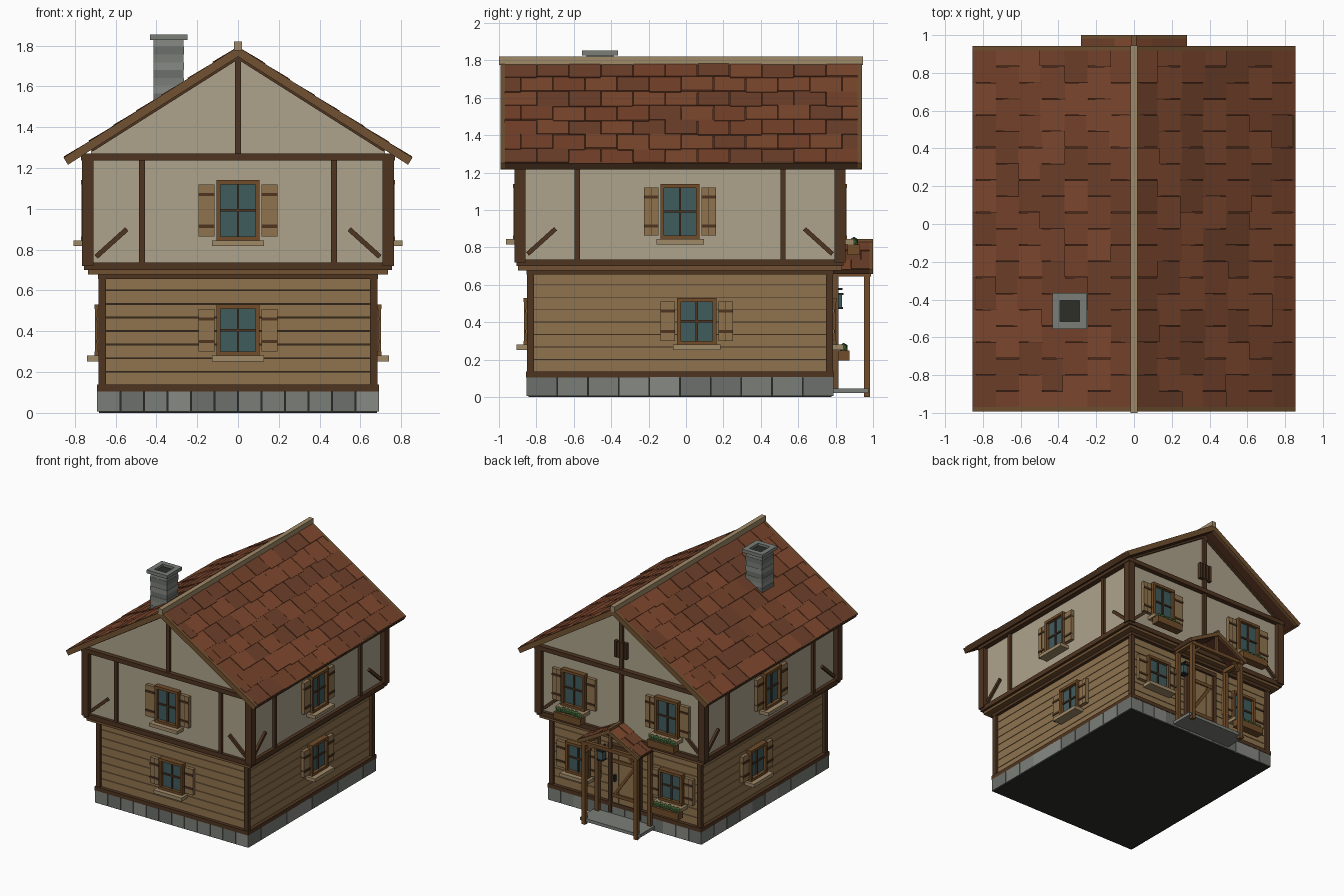
import bpy, bmesh, math, random
from mathutils import Matrix, Vector

if "Cube" in bpy.data.objects:
    bpy.data.objects.remove(bpy.data.objects["Cube"])

random.seed(4)
COL = dict(timber=(80, 56, 38), plaster=(172, 162, 138), plank=(142, 115, 80), gap=(62, 48, 36),
           frame=(112, 78, 46), shutter=(142, 115, 80), trim=(158, 136, 104), barge=(112, 82, 52),
           stone1=(122, 125, 119), stone2=(108, 111, 106), stone3=(134, 136, 130), dark=(50, 50, 45),
           tile1=(126, 74, 50), tile2=(118, 69, 47), tile3=(110, 66, 46), under=(82, 50, 36),
           glass=(66, 92, 94), leaf=(72, 108, 62), iron=(42, 44, 46))
MATS = {}
for k, c in COL.items():
    m = bpy.data.materials.new(k)
    m.diffuse_color = [(v / 255) ** 2.2 for v in c] + [1]
    m.use_nodes = True
    m.node_tree.nodes["Principled BSDF"].inputs["Base Color"].default_value = m.diffuse_color
    MATS[k] = m
PARTS = {}          # part name -> (bmesh, list of materials)
I = Matrix()
T = Matrix.Translation


def slot(name, mat):
    bm, used = PARTS.setdefault(name, (bmesh.new(), []))
    if mat not in used:
        used.append(mat)
    return bm, used.index(mat)


def paint(verts, idx):
    for f in {f for v in verts for f in v.link_faces}:
        f.material_index = idx


def box(name, mat, x, y, z, M=I):
    """Box from (lo, hi) ranges on each axis."""
    bm, idx = slot(name, mat)
    lo, hi = zip(x, y, z)
    size = [b - a for a, b in zip(lo, hi)]
    mid = (Vector(lo) + Vector(hi)) / 2
    r = bmesh.ops.create_cube(bm, size=1, matrix=M @ T(mid) @ Matrix.Diagonal((*size, 1)))
    paint(r['verts'], idx)


def bar(name, mat, p, q, w, y, M=I):
    """Slanted board in an xz plane between p and q."""
    d = Vector((q[0] - p[0], q[1] - p[1]))
    R = Matrix.Rotation(-math.atan2(d.y, d.x), 4, 'Y')
    box(name, mat, (0, d.length), y, (-w / 2, w / 2), M @ T((p[0], 0, p[1])) @ R)


def prism(name, mat, pts, y0, y1):
    bm, idx = slot(name, mat)
    a, b = [[bm.verts.new((x, y, z)) for x, z in pts] for y in (y0, y1)]
    n = len(pts)
    bm.faces.new(a), bm.faces.new(b[::-1])
    for i in range(n):
        bm.faces.new((a[i], b[i], b[(i + 1) % n], a[(i + 1) % n]))
    paint(a + b, idx)


def wall_frame(angle, hx, hy, u=0, z=0):
    """Matrix of a wall: local x along it, -y outwards."""
    R = Matrix.Rotation(angle, 4, 'Z')
    d = hy if abs(math.cos(angle)) > .5 else hx
    return T((0, CY, 0)) @ R @ T((u, -d, z))


CY = -.032
FRONT, RIGHT, BACK, LEFT = 0, math.pi / 2, math.pi, -math.pi / 2
SIDES = dict(front=FRONT, right=RIGHT, back=BACK, left=LEFT)


def slab(name, mat, hx, hy, z0, z1):
    box(name, mat, (-hx, hx), (CY - hy, CY + hy), (z0, z1))


# Stone plinth
slab('plinth_core', 'dark', .68, .81, 0, .108)
for a in SIDES.values():
    h, n = (.69, 12) if a in (FRONT, BACK) else (.82, 10)
    M = wall_frame(a, .69, .82)
    for i in range(n):
        x0, x1 = -h + 2 * h * i / n, -h + 2 * h * (i + 1) / n
        box('plinth_stones', f'stone{random.randint(1, 3)}', (x0 + .002, x1 - .002), (0, .03), (.006, .108), M)

# Ground floor: plank cladding, posts and rails
slab('ground_wall_core', 'gap', .652, .787, .1, .67)
for i in range(8):
    z = .135 + i * .0665
    slab('wall_planks', 'plank', .66, .795, z + .002, z + .0645)
slab('ground_sill_beam', 'timber', .69, .823, .106, .138)
slab('ground_top_beam', 'timber', .685, .82, .655, .682)
slab('jetty_boards', 'barge', .735, .865, .678, .703)
slab('jetty_beam', 'timber', .755, .875, .7, .737)

# Upper floor: plaster box, top beam
slab('upper_wall', 'plaster', .727, .85, .73, 1.24)
slab('upper_top_beam', 'timber', .77, .888, 1.237, 1.272)
for sx in (-1, 1):
    for sy in (-1, 1):
        def corner(name, mat, hx, hy, w, z):
            box(name, mat, sorted((sx * hx, sx * (hx - w))), sorted((CY + sy * hy, CY + sy * (hy - w))), z)
        corner('ground_corner_posts', 'timber', .683, .817, .036, (.13, .66))
        corner('upper_corner_posts', 'timber', .765, .885, .058, (.72, 1.24))

# Wall studs and corner braces
for name, a in SIDES.items():
    M = wall_frame(a, .727, .85)
    h, studs = (.765, (-.47, .47)) if a in (FRONT, BACK) else (.885, (-.55, .55))
    for u in ((0,) if a == BACK else studs):
        box('wall_studs', 'timber', (u - .014, u + .014), (-.022, .01), (.73, 1.24), M)
    for s in (-1, 1):
        bar('corner_braces', 'timber', (s * (h - .07), .765), (s * (h - .22), .9), .024, (-.018, .01), M)


def window(name, M, h, planter=False):
    # casing, glass and glazing bars
    for s in (-1, 1):
        box(name, 'frame', sorted((s * .105, s * .085)), (-.04, .01), (0, h), M)
        # shutter with two battens
        x = sorted((s * .116, s * .193))
        box(name + '_shutters', 'shutter', x, (-.028, 0), (.02, h - .02), M)
        box(name + '_shutters', 'gap', (s * .1545 - .001, s * .1545 + .001), (-.029, 0), (.02, h - .02), M)
        for z in (.07, h - .07):
            box(name + '_shutters', 'timber', x, (-.034, 0), (z - .008, z + .008), M)
    for z in ((0, .02), (h - .022, h)):
        box(name, 'frame', (-.105, .105), (-.042, .01), z, M)
    box(name, 'glass', (-.09, .09), (-.016, .01), (.01, h - .01), M)
    box(name, 'timber', (-.006, .006), (-.026, 0), (.02, h - .02), M)
    box(name, 'timber', (-.086, .086), (-.025, 0), (h / 2 - .006, h / 2 + .006), M)
    box(name + '_sill', 'trim', (-.127, .127), (-.08, .01), (-.028, 0), M)
    if planter:
        box(name + '_planter', 'frame', (-.12, .12), (-.112, -.045), (-.085, -.03), M)
        bm, idx = slot(name + '_planter', 'leaf')
        for i in range(6):
            p = T((-.095 + i * .038, -.08, -.018 + random.uniform(-.004, .006)))
            r = bmesh.ops.create_icosphere(bm, subdivisions=1, radius=.025, matrix=M @ p)
            paint(r['verts'], idx)


GW, UW = (.66, .795), (.727, .85)
for name, a in SIDES.items():
    if a == BACK:
        for side, u in (('a', -.42), ('b', .42)):
            window(f'ground_back_window_{side}', wall_frame(a, *GW, u, .28), .25, u > 0)
            window(f'upper_back_window_{side}', wall_frame(a, *UW, u, .845), .295, True)
    else:
        off = {RIGHT: .09, LEFT: -.09}.get(a, 0)
        window(f'ground_{name}_window', wall_frame(a, *GW, off, .28), .25)
        window(f'upper_{name}_window', wall_frame(a, *UW, 0, .845), .295)

# Gables with rafters, king post and back vent
for s in (-1, 1):
    y = CY + s * .85
    prism('gable_wall', 'plaster', [(-.72, 1.265), (.72, 1.265), (.72, 1.295), (0, 1.755), (-.72, 1.295)], *sorted((y, y - s * .03)))
    yo = sorted((y, y + s * .022))
    box('king_post', 'timber', (-.015, .015), yo, (1.265, 1.745))
    for sx in (-1, 1):
        bar('gable_rafters', 'timber', (sx * .72, 1.292), (0, 1.748), .028, yo)
for x in (-.045, -.015, .015, .045):
    box('gable_vent', 'timber', (x - .011, x + .011), (.81, .848), (1.36, 1.49))


def roof(name, half, z0, z1, y0, y1, rows, cols, th, barge):
    """Two tiled slopes with bargeboards and eave fascia."""
    L = math.hypot(half, z1 - z0)
    for s in (-1, 1):
        u = Vector((-s * half, 0, z1 - z0)) / L
        n = Vector((s * (z1 - z0), 0, half)) / L
        M = Matrix((u, (0, 1, 0), n)).transposed().to_4x4()
        M.translation = (s * half, 0, z0)
        box(name + '_deck', 'under', (0, L), (y0, y1), (-th, -.006), M)
        for y in (y0, y1 - barge):
            box(name + '_bargeboards', 'barge', (-.004, L), (y - .002, y + barge + .002), (-th - .004, .003), M)
        box(name + '_fascia', 'timber', (-.004, .016), (y0, y1), (-th - .004, .002), M)
        w, d = (y1 - y0 - 2 * barge) / cols, L / rows
        for r in range(rows):
            for c in range(cols + r % 2):
                a = y0 + barge + (c - .5 * (r % 2)) * w
                b = min(a + w, y1 - barge)
                a = max(a, y0 + barge)
                t = random.uniform(-.001, .005)
                x = max(r * d - random.choice((0, 0, .012)), 0)
                tilt = Matrix.Rotation(.03, 4, 'Y')
                box(name + '_tiles', f'tile{random.randint(1, 3)}', (0, (r + 1) * d - x), (a + .002, b - .002),
                    (-.008, t), M @ T((x, 0, .003)) @ tilt)


roof('roof', .85, 1.25, 1.79, -.99, .94, 7, 11, .034, .02)
box('ridge_beam', 'trim', (-.019, .019), (-1, .945), (1.775, 1.82))

# Chimney with coursed shaft, hollow cap
for i in range(9):
    o = .075 if i % 2 else .073
    z = 1.49 + i * .038
    box('chimney_shaft', f'stone{1 + i % 3}', (-.34 - o, -.34 + o), (-.46 - o, -.46 + o), (z, z + .038))
for s in (-1, 1):
    box('chimney_cap', 'stone1', (-.432, -.248), sorted((-.46 + s * .096, -.46 + s * .056)), (1.826, 1.853))
    box('chimney_cap', 'stone1', sorted((-.34 + s * .092, -.34 + s * .052)), (-.516, -.404), (1.826, 1.853))
box('chimney_flue', 'dark', (-.395, -.285), (-.518, -.402), (1.82, 1.834))

# Door with planks, Z battens, casing and handle
D = wall_frame(BACK, *GW)
for i in range(4):
    x = -.115 + i * .0575
    box('door', 'shutter', (x + .001, x + .0565), (-.02, .01), (.11, .58), D)
for z in (.2, .48):
    box('door', 'frame', (-.11, .11), (-.03, 0), (z - .014, z + .014), D)
bar('door', 'frame', (-.09, .21), (.09, .47), .024, (-.028, 0), D)
for s in (-1, 1):
    box('door_frame', 'timber', sorted((s * .115, s * .145)), (-.035, .01), (.06, .61), D)
box('door_frame', 'timber', (-.145, .145), (-.037, .01), (.58, .612), D)
box('door_handle', 'iron', (-.092, -.076), (-.045, 0), (.32, .37), D)

# Porch: step, posts, beams and small tiled roof
box('porch_step', 'stone1', (-.27, .27), (.77, .975), (.022, .047))
for x in (-.235, .235):
    box('porch_posts', 'frame', (x - .016, x + .016), (.953, .985), (0, .67))
    box('porch_posts', 'frame', (x - .016, x + .016), (.785, .815), (.03, .67))
    box('porch_beams', 'frame', (x - .018, x + .018), (.77, .99), (.645, .675))
    bar('porch_braces', 'frame', (x, .58), (x * .7, .65), .018, (.96, .978))
box('porch_beams', 'frame', (-.25, .25), (.955, .985), (.648, .676))
box('porch_king_post', 'frame', (-.012, .012), (.96, .98), (.67, .8))
roof('porch_roof', .275, .682, .832, .77, .998, 3, 2, .022, .014)
box('porch_ridge', 'barge', (-.012, .012), (.77, 1), (.822, .846))

# Hanging lantern
box('lantern_bracket', 'iron', (-.196, -.184), (-.075, 0), (.572, .582), D)
box('lantern_bracket', 'iron', (-.193, -.187), (-.053, -.047), (.55, .575), D)
box('lantern', 'iron', (-.218, -.162), (-.078, -.022), (.545, .556), D)
box('lantern', 'glass', (-.212, -.168), (-.072, -.028), (.48, .546), D)
box('lantern', 'iron', (-.216, -.164), (-.076, -.024), (.472, .482), D)

# Turn every collected part into an object
for name, (bm, used) in PARTS.items():
    bmesh.ops.recalc_face_normals(bm, faces=bm.faces)
    me = bpy.data.meshes.new(name)
    bm.to_mesh(me)
    bm.free()
    for k in used:
        me.materials.append(MATS[k])
    bpy.context.collection.objects.link(bpy.data.objects.new(name, me))
